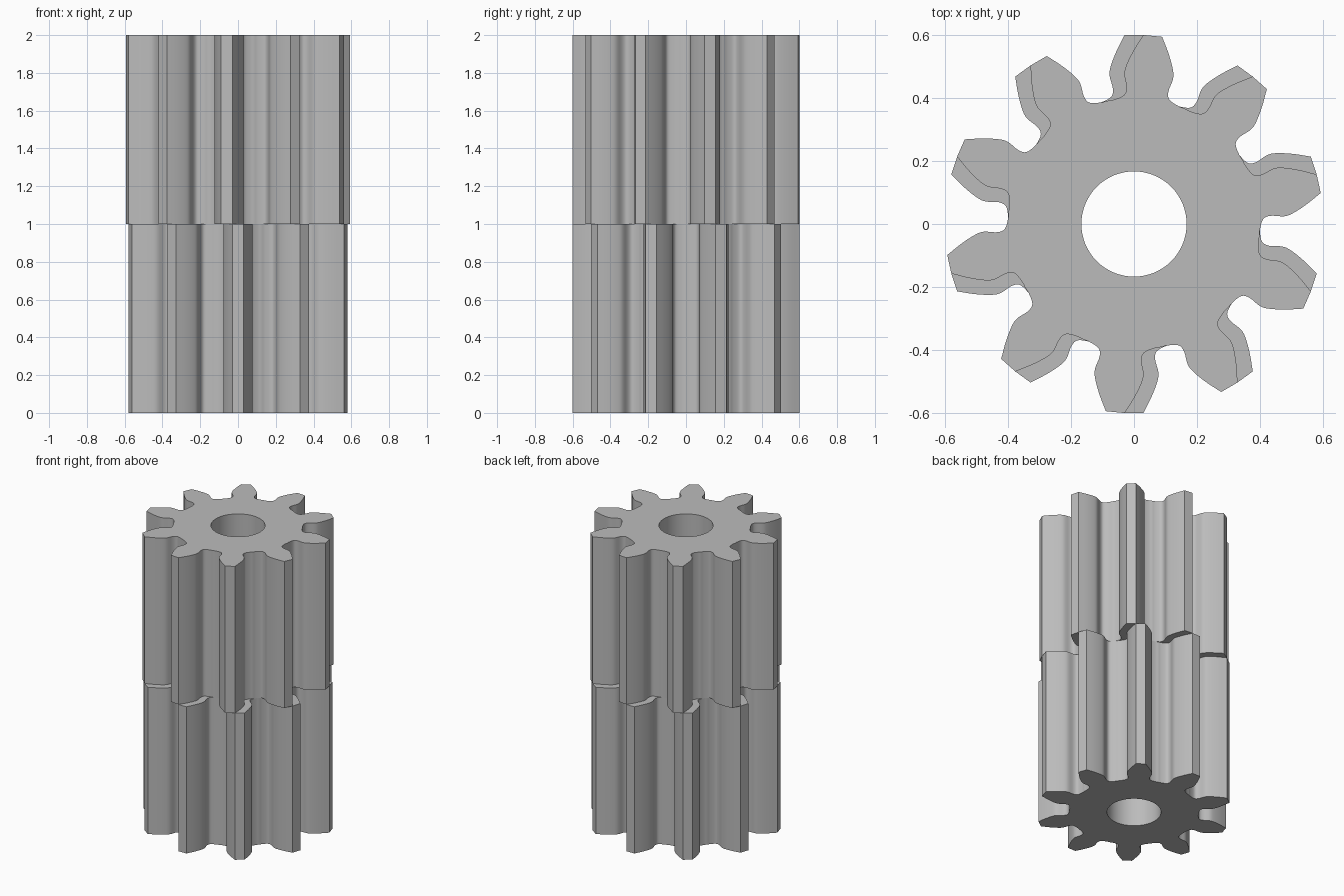
import bpy, bmesh, math
from mathutils import Vector, Matrix

cube = bpy.data.objects.get("Cube")
if cube:
    bpy.data.objects.remove(cube, do_unlink=True)

TEETH = 10
PITCH = 2 * math.pi / TEETH
BORE = 0.167
ROOT = 0.4
STEP = 4       # curve steps between flank points

steel = bpy.data.materials.new("grey_metal")
steel.use_nodes = True
grey = (0.5, 0.5, 0.5, 1)
steel.diffuse_color = grey
steel.node_tree.nodes["Principled BSDF"].inputs["Base Color"].default_value = grey


def root_point(angle):
    return Vector((ROOT * math.sin(angle), ROOT * math.cos(angle)))


# One flank, from the tip corner to the middle of the slot, tooth pointing along y
FLANK = [Vector(p) for p in ((0.03, 0.6), (0.056, 0.548), (0.074, 0.5), (0.0775, 0.47),
                             (0.067, 0.43), (0.072, 0.404))]
FLANK += [root_point(PITCH * f) for f in (0.41, 0.5)]


def smooth_path(points):
    """Catmull-Rom curve through the points."""
    pts = [2 * points[0] - points[1]] + points + [root_point(PITCH * 0.59)]
    path = []
    for a, b, c, d in zip(pts, pts[1:], pts[2:], pts[3:]):
        for i in range(STEP):
            t = i / STEP
            path.append(0.5 * (2 * b + (c - a) * t + (2 * a - 5 * b + 4 * c - d) * t * t
                               + (3 * b - a - 3 * c + d) * t ** 3))
    return path + [points[-1]]


def gear_outline():
    right = smooth_path(FLANK)
    left = [Vector((-p.x, p.y)) for p in right[:-1]]
    tooth = list(reversed(right)) + left
    return [Matrix.Rotation(k * PITCH, 2) @ p for k in range(TEETH) for p in tooth]


def add_loop(bm, points):
    verts = [bm.verts.new((p.x, p.y, 0)) for p in points]
    return [bm.edges.new((a, b)) for a, b in zip(verts, verts[1:] + verts[:1])]


def make_gear(name, z, turn):
    bm = bmesh.new()
    edges = add_loop(bm, gear_outline())
    edges += add_loop(bm, [Vector((BORE * math.cos(a), BORE * math.sin(a)))
                           for a in (i * math.tau / 64 for i in range(64))])
    bmesh.ops.triangle_fill(bm, edges=edges, use_beauty=True, normal=(0, 0, 1))
    made = bmesh.ops.extrude_face_region(bm, geom=bm.faces[:], use_keep_orig=True)
    top = [v for v in made["geom"] if isinstance(v, bmesh.types.BMVert)]
    bmesh.ops.translate(bm, verts=top, vec=(0, 0, 1))
    bmesh.ops.recalc_face_normals(bm, faces=bm.faces[:])
    bmesh.ops.transform(bm, verts=bm.verts[:],
                        matrix=Matrix.Translation((0, 0, z)) @ Matrix.Rotation(turn, 4, 'Z'))
    mesh = bpy.data.meshes.new(name)
    bm.to_mesh(mesh)
    bm.free()
    mesh.materials.append(steel)
    gear = bpy.data.objects.new(name, mesh)
    bpy.context.collection.objects.link(gear)
    bpy.ops.object.select_all(action='DESELECT')
    gear.select_set(True)
    bpy.context.view_layer.objects.active = gear
    bpy.ops.object.shade_smooth_by_angle(angle=math.radians(35))


# Two stacked gears, the upper one turned slightly
make_gear("lower_gear", 0, 0)
make_gear("upper_gear", 1, math.radians(-5.7))
